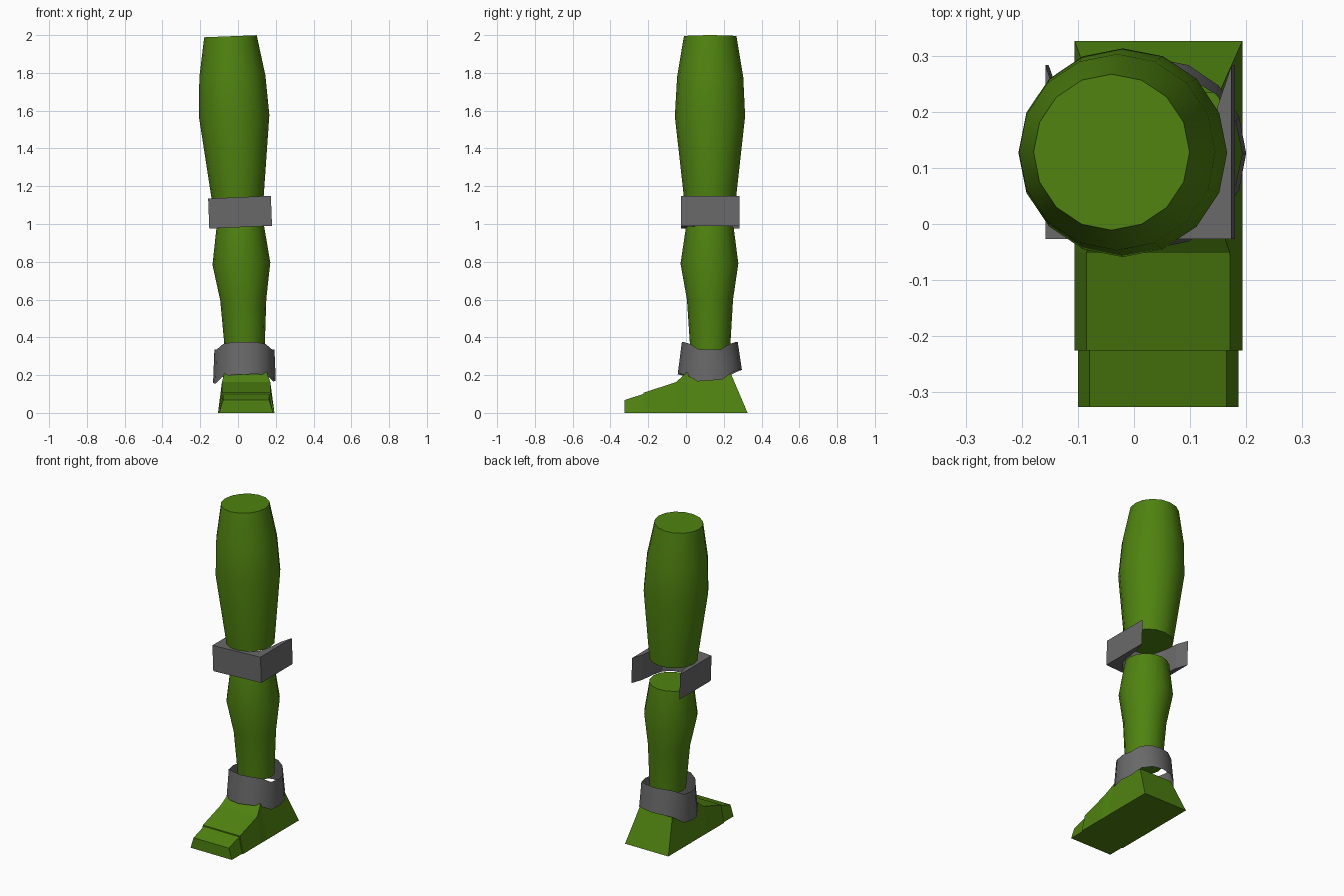
import bpy, bmesh, math

if "Cube" in bpy.data.objects:
    bpy.data.objects.remove(bpy.data.objects["Cube"])


def material(name, rgb):
    m = bpy.data.materials.new(name)
    m.diffuse_color = (*rgb, 1)
    m.use_nodes = True
    m.node_tree.nodes["Principled BSDF"].inputs["Base Color"].default_value = m.diffuse_color
    return m


GREEN = material("leaf green", (0.078, 0.225, 0.005))
GREY = material("mid grey", (0.14, 0.14, 0.14))
SIDES = 16


def loft(name, rings, mat, caps=True, smooth=True):
    """Join equal-length rings of points into one skin, with optional end caps."""
    bm = bmesh.new()
    rows = [[bm.verts.new(p) for p in ring] for ring in rings]
    n = len(rows[0])
    for low, high in zip(rows, rows[1:]):
        for i in range(n):
            j = (i + 1) % n
            bm.faces.new((low[i], low[j], high[j], high[i]))
    if caps:
        bm.faces.new(rows[0][::-1])
        bm.faces.new(rows[-1])
    bmesh.ops.recalc_face_normals(bm, faces=bm.faces)
    mesh = bpy.data.meshes.new(name)
    bm.to_mesh(mesh)
    bm.free()
    mesh.materials.append(mat)
    ob = bpy.data.objects.new(name, mesh)
    bpy.context.collection.objects.link(ob)
    if smooth:
        bpy.ops.object.select_all(action='DESELECT')
        ob.select_set(True)
        bpy.context.view_layer.objects.active = ob
        bpy.ops.object.shade_smooth_by_angle(angle=math.radians(35))
    return ob


def circle(cx, cy, z, r, tilt=0.04):
    """Round section, leaning slightly sideways."""
    pts = []
    for i in range(SIDES):
        a = 2 * math.pi * i / SIDES
        x = r * math.cos(a)
        pts.append((cx + x, cy + r * math.sin(a), z + tilt * x))
    return pts


# Thigh and shin: turned limbs, (centre x, centre y, z, radius)
loft("thigh", [circle(*s) for s in [
    (-0.002, 0.127, 1.14, 0.138), (-0.02, 0.127, 1.57, 0.186),
    (-0.03, 0.128, 1.78, 0.175), (-0.04, 0.128, 1.994, 0.139)]], GREEN)
loft("shin", [circle(*s) for s in [
    (0.036, 0.128, 0.33, 0.105), (0.028, 0.127, 0.60, 0.122),
    (0.018, 0.124, 0.79, 0.153), (0.012, 0.126, 0.985, 0.126)]], GREEN)

# Knee guard: block wrapped round the front with a rounded notch at the back
half = [(0.166, 0.283), (0.141, 0.21), (0.132, 0.12), (0.115, 0.05), (0.07, 0.005)]
outline = [(-0.166, -0.027), (0.166, -0.027)] + half + [(0, -0.008)]
outline += [(-x, y) for x, y in reversed(half)]
loft("knee_guard", [[(x + cx, y, z + 0.045 * x) for x, y in outline]
                    for cx, z in [(0.014, 0.983), (0.008, 1.142)]], GREY, smooth=False)

# Ankle cuff: flared open band, arched up at the front and back
ARCH = [0, 0, 0.75, 1, 1]


def cuff_ring(z, rise, rx, ry, tilt_x, tilt_y):
    pts = []
    for i in range(SIDES):
        a = 2 * math.pi * i / SIDES
        k = i % 8
        lift = rise * ARCH[min(k, 8 - k)]
        x, y = rx * math.cos(a), ry * math.sin(a)
        pts.append((0.034 + x, 0.126 + y, z + lift + tilt_x * x + tilt_y * y))
    return pts


loft("ankle_cuff", [cuff_ring(0.165, 0.05, 0.166, 0.17, 0.04, 0.07),
                    cuff_ring(0.335, 0.04, 0.159, 0.148, 0.0, 0.0)],
     GREY, caps=False)


def section(y_low, y_high, low, high, z):
    """Four-sided slice of the foot: sole pair then upper pair."""
    return [(low[0], y_low, 0), (low[1], y_low, 0),
            (high[1], y_high, z), (high[0], y_high, z)]


# Foot: body with a sloping instep and heel, plus a slightly narrower toe cap
SOLE, TOP = (-0.106, 0.193), (-0.085, 0.171)
CROWN = (-0.071, 0.152)
loft("foot", [section(-0.225, -0.225, SOLE, TOP, 0.107),
              section(-0.052, -0.052, SOLE, TOP, 0.163),
              section(0.005, 0.005, SOLE, CROWN, 0.216),
              section(0.326, 0.234, SOLE, CROWN, 0.216)], GREEN, smooth=False)
loft("toe_cap", [section(-0.326, -0.326, (-0.10, 0.186), (-0.079, 0.165), 0.068),
                 section(-0.225, -0.225, (-0.10, 0.186), (-0.079, 0.165), 0.100)],
     GREEN, smooth=False)
